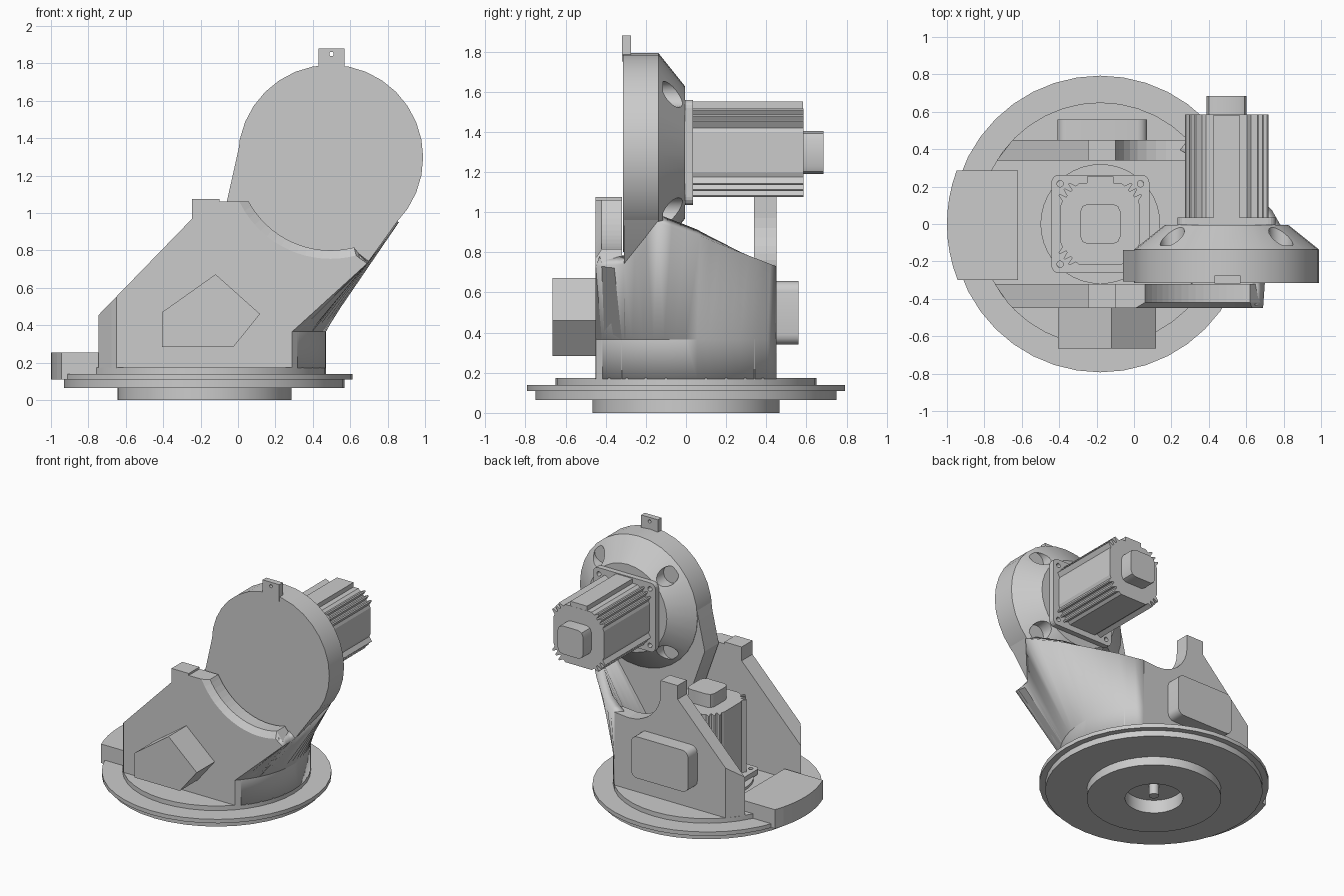
import bpy, bmesh
from math import sin, cos, pi, sqrt, radians
from mathutils import Matrix, Vector

if "Cube" in bpy.data.objects:
    bpy.data.objects.remove(bpy.data.objects["Cube"])

grey = bpy.data.materials.new("machine_grey")
grey.use_nodes = True
grey.diffuse_color = (0.6, 0.6, 0.6, 1)
grey.node_tree.nodes["Principled BSDF"].inputs["Base Color"].default_value = (0.6, 0.6, 0.6, 1)

CX = -0.18                    # base axis
DX, DZ = 0.495, 1.297         # head axis
R = 0.65                      # housing radius
HALF = 0.45                   # housing half width
TO_BACK = Matrix(((-1, 0, 0), (0, 0, 1), (0, 1, 0))).to_4x4()   # local z -> +y
BASE = Matrix.Translation((CX, 0, 0))
HEAD = Matrix.Translation((DX, 0, DZ)) @ TO_BACK


def finish(name, bm, matrix=Matrix(), fix=True):
    bm.transform(matrix)
    if fix:
        bmesh.ops.recalc_face_normals(bm, faces=bm.faces[:])
    mesh = bpy.data.meshes.new(name)
    bm.to_mesh(mesh)
    bm.free()
    mesh.materials.append(grey)
    ob = bpy.data.objects.new(name, mesh)
    bpy.context.scene.collection.objects.link(ob)
    return ob


def activate(ob):
    bpy.ops.object.select_all(action='DESELECT')
    ob.select_set(True)
    bpy.context.view_layer.objects.active = ob


def smooth(ob):
    activate(ob)
    bpy.ops.object.shade_smooth_by_angle(angle=radians(30))
    return ob


def loft(name, rings, matrix=Matrix()):
    """Solid through equal-length rings, capped at both ends."""
    bm = bmesh.new()
    vs = [[bm.verts.new(p) for p in ring] for ring in rings]
    n = len(vs[0])
    for a, b in zip(vs, vs[1:]):
        for i in range(n):
            j = (i + 1) % n
            bm.faces.new((a[i], a[j], b[j], b[i]))
    bm.faces.new(vs[0])
    bm.faces.new(vs[-1])
    return finish(name, bm, matrix)


def prism(name, outline, lo, hi, matrix=Matrix()):
    return loft(name, [[(x, y, h) for x, y in outline] for h in (lo, hi)], matrix)


def front_prism(name, outline, y0, y1):
    return loft(name, [[(x, y, z) for x, z in outline] for y in (y0, y1)])


def lathe(name, profile, matrix, steps=40):
    rings = [[(r * cos(2 * pi * i / steps), r * sin(2 * pi * i / steps), h)
              for i in range(steps)] for r, h in profile]
    return smooth(loft(name, rings, matrix))


def rounded(hx, hy, r, steps=4):
    pts = []
    for k, (sx, sy) in enumerate(((1, 1), (-1, 1), (-1, -1), (1, -1))):
        for i in range(steps + 1):
            a = pi / 2 * (k + i / steps)
            pts.append((sx * (hx - r) + r * cos(a), sy * (hy - r) + r * sin(a)))
    return pts


def drill(ob, spots, r, lo, hi, matrix):
    """Cut round holes along the local z of matrix."""
    for x, y in spots:
        cutter = lathe("cutter", [(r, lo), (r, hi)], matrix @ Matrix.Translation((x, y, 0)), 20)
        cutter.hide_render = True
        mod = ob.modifiers.new("hole", 'BOOLEAN')
        mod.operation, mod.object, mod.solver = 'DIFFERENCE', cutter, 'EXACT'
        activate(ob)
        bpy.ops.object.modifier_apply(modifier=mod.name)
        bpy.data.objects.remove(cutter)


def four(d):
    return [(sx * d, sy * d) for sx in (1, -1) for sy in (1, -1)]


def rim(y, side):
    return CX + side * sqrt(R * R - y * y)


# Stepped round base with a recess and a drive shaft below
e = 0.001
lathe("base_plate", [(e, 0.1), (0.2, 0.1), (0.2, 0), (0.465, 0), (0.465, 0.065), (0.75, 0.065),
                     (0.75, 0.11), (0.793, 0.11), (0.793, 0.14), (R, 0.14), (R, 0.175), (e, 0.175)], BASE)
lathe("drive_shaft", [(0.035, 0.02), (0.035, 0.11)], BASE, 16)

# Connector box following the base edge
arc = [(CX - sqrt(0.82 ** 2 - y * y), y) for y in [0.285 - 0.585 * i / 8 for i in range(9)]]
prism("connector_box", arc + [(-0.62, -0.3), (-0.62, 0.285)], 0.11, 0.255)


# Side walls, their left ends trimmed to the base circle
def left_edge(y):
    x = rim(y, -1)
    return [(x, 0.17), (x, 0.97 + 1.03 * (x + 0.245)), (-0.245, 0.97), (-0.245, 1.075), (-0.1, 1.075)]


def front_ring(y, r):
    start, end = pi + 0.47, 1.5 * pi + 0.255
    pts = left_edge(y) + [(-0.1, 1.06), (DX - sqrt(r * r - 0.237 ** 2), 1.06)]
    for i in range(1, 17):
        a = start + (end - start) * i / 16
        pts.append((DX + r * cos(a), DZ + r * sin(a)))
    pts += [(0.69, 0.73), (rim(y, 1), 0.365), (rim(y, 1), 0.17)]
    return [(x, y, z) for x, z in pts]


loft("front_wall", [front_ring(-HALF, 0.542), front_ring(-0.42, 0.497), front_ring(-0.32, 0.497)])


def back_ring(y):
    pts = left_edge(y)
    for i in range(9):                      # hollow sweep beside the post
        a = pi + pi / 2 * i / 8
        pts.append((0.17 + 0.27 * cos(a), 0.97 + 0.25 * sin(a)))
    pts += [(0.29, 0.73), (rim(y, 1), 0.73), (rim(y, 1), 0.17)]
    return [(x, y, z) for x, z in pts]


loft("back_wall", [back_ring(0.34), back_ring(HALF)])

# Curved wall leaning from the base circle out to the head
top_edge = [(0.29, 0.45, 0.73), (0.45, 0.36, 0.765), (0.6, 0.22, 0.82), (0.74, 0.07, 0.88),
            (0.86, -0.14, 0.95), (0.7, -0.31, 0.74), (0.69, -0.45, 0.73)]
bm = bmesh.new()
cols = []
for i in range(19):
    a = radians(43.8) * (1 - i / 9)
    k = min(i // 3, 5)
    top = Vector(top_edge[k]).lerp(Vector(top_edge[k + 1]), i / 3 - k)
    foot = [(CX + R * cos(a), R * sin(a), z) for z in (0.17, 0.365)]
    cols.append([bm.verts.new(p) for p in foot + [top]])
for a, b in zip(cols, cols[1:]):
    for j in (0, 1):
        bm.faces.new((a[j], a[j + 1], b[j + 1], b[j]))
curved = finish("curved_wall", bm, fix=False)
mod = curved.modifiers.new("thickness", 'SOLIDIFY')
mod.thickness, mod.offset = 0.07, -1
smooth(curved)

# Arm slab joining the housing to the head
bm = bmesh.new()
spots = [(DX + 0.49 * cos(pi * i / 16), DZ + 0.49 * sin(pi * i / 16)) for i in range(32)]
spots += [(-0.06, 1.06), (0.05, 0.75), (0.4, 0.37), (0.69, 0.73)]
for x, z in spots:
    for y in (-0.308, -0.14):
        bm.verts.new((x, y, z))
bmesh.ops.convex_hull(bm, input=bm.verts[:])
bmesh.ops.dissolve_limit(bm, angle_limit=0.01, verts=bm.verts[:], edges=bm.edges[:])
smooth(finish("arm_slab", bm))

# Round head with conical back and four bolt pockets
head = lathe("head", [(e, -0.315), (0.495, -0.315), (0.495, -0.137), (0.33, -0.005), (e, -0.005)], HEAD, 32)
drill(head, four(0.29), 0.065, -0.115, 0.1, HEAD)
smooth(head)

# Lifting lug on top of the head
lug = front_prism("lifting_lug", [(0.43, 1.75), (0.57, 1.75), (0.57, 1.88), (0.43, 1.88)], -0.318, -0.275)
drill(lug, [(0, 1.85 - DZ)], 0.012, -0.4, -0.2, Matrix.Translation((0.5, 0, DZ)) @ TO_BACK)


# Motors: flange, finned body, end cap
def motor(name, matrix):
    flange = prism(name + "_flange", rounded(0.262, 0.262, 0.04), -0.005, 0.035, matrix)
    drill(flange, four(0.215), 0.017, -0.1, 0.1, matrix)
    a, b = Vector((0.212, 0.13)), Vector((0.14, 0.212))
    out = Vector((0.018, 0.016))
    corner = [Vector((0.212, 0.1))]
    for i in range(12):                     # cooling fins on the diagonal
        p = a.lerp(b, i / 11)
        corner.append(p + out if i % 4 in (1, 2) else p - out * 0.5)
    corner.append(Vector((0.11, 0.22)))
    outline = [(x, y) for x, y in corner]
    outline += [(-x, y) for x, y in reversed(corner)]
    outline += [(-x, -y) for x, y in corner]
    outline += [(x, -y) for x, y in reversed(corner)]
    prism(name + "_body", outline, 0.03, 0.585, matrix)
    tab = [(0.07, 0.15), (0.07, 0.255), (-0.07, 0.255), (-0.07, 0.15)]
    prism(name + "_key", tab, 0.03, 0.584, matrix)
    smooth(prism(name + "_cap", rounded(0.107, 0.107, 0.04, 2), 0.58, 0.685, matrix))


motor("head_motor", HEAD)
lathe("motor_seat", [(0.32, 0.17), (0.32, 0.195)], BASE)
motor("base_motor", Matrix.Translation((CX, 0, 0.195)))

# Covers on the outer walls
front_prism("front_cover", [(-0.405, 0.283), (-0.405, 0.47), (-0.12, 0.672), (0.118, 0.46), (-0.025, 0.283)],
            -0.665, -0.44)
cover = [(x - 0.17, z + 0.498) for x, z in rounded(0.24, 0.158, 0.05)]
smooth(front_prism("back_cover", cover, 0.44, 0.56))
bpy.ops.object.select_all(action='DESELECT')
